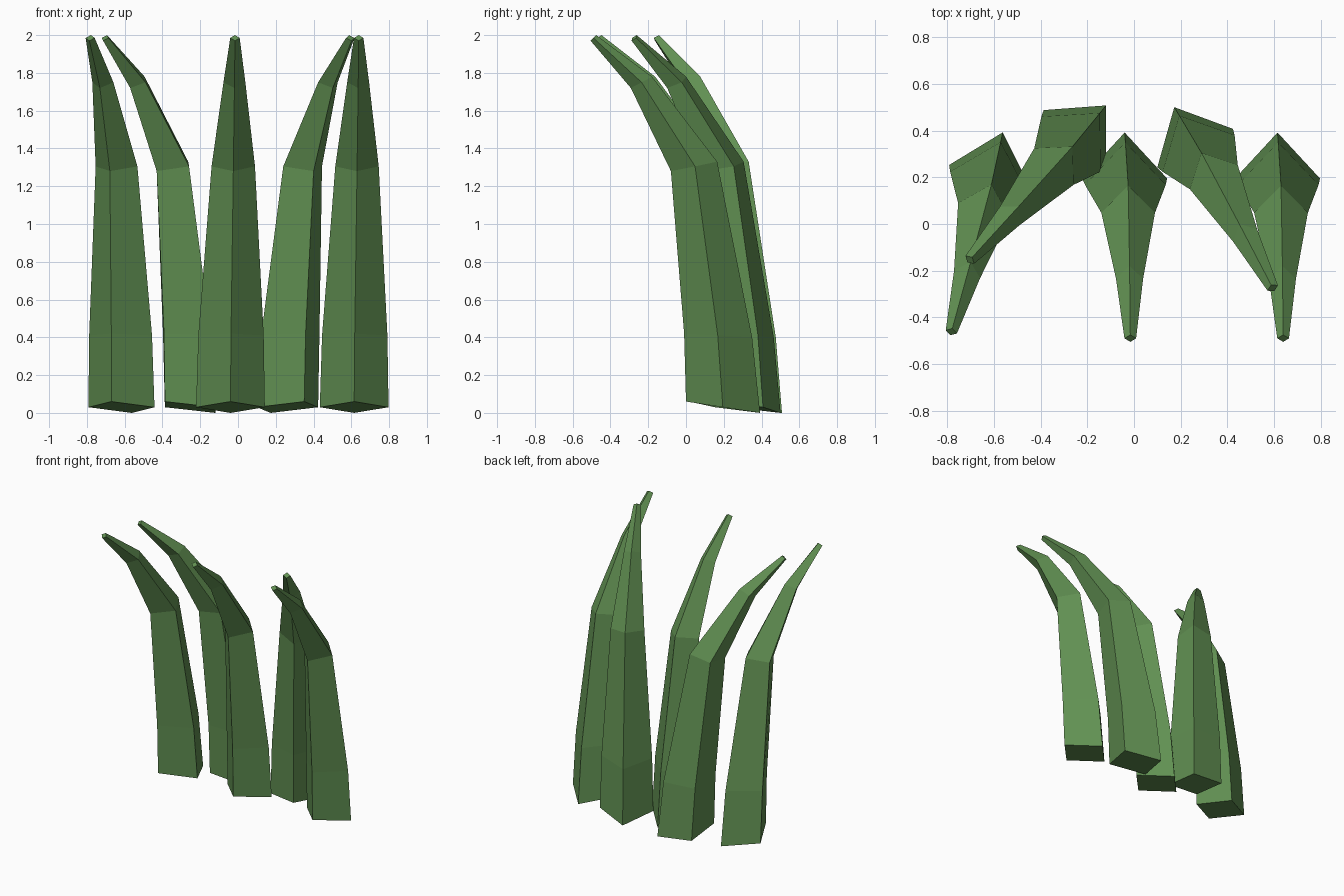
import bpy, bmesh, math
from mathutils import Matrix, Vector

if "Cube" in bpy.data.objects:
    bpy.data.objects.remove(bpy.data.objects["Cube"])

green = bpy.data.materials.new("leaf green")
green.diffuse_color = (0.12, 0.28, 0.085, 1)
green.use_nodes = True
green.node_tree.nodes["Principled BSDF"].inputs["Base Color"].default_value = green.diffuse_color

# Diamond cross-sections of one bent blade, from root to tip:
# centre x, half width, (y, z) of front, side and back corners
PIVOT = Vector((-0.04, 0.195, 0))
RINGS = [
    (-0.040, 0.182, (0.000, 0.06), (0.195, 0.03), (0.392, 0.00)),
    (-0.037, 0.173, (-0.010, 0.42), (0.168, 0.41), (0.350, 0.40)),
    (-0.025, 0.115, (-0.080, 1.28), (0.048, 1.305), (0.165, 1.33)),
    (-0.019, 0.058, (-0.292, 1.72), (-0.235, 1.75), (-0.180, 1.78)),
    (-0.016, 0.025, (-0.505, 1.97), (-0.490, 1.985), (-0.475, 2.00)),
]


def blade(name, x, y, turn):
    """One grass blade: rings skinned into a tapering four-sided tube."""
    bm = bmesh.new()
    loops = []
    for cx, w, front, side, back in RINGS:
        corners = [(cx, *front), (cx + w, *side), (cx, *back), (cx - w, *side)]
        loops.append([bm.verts.new(Vector(c) - PIVOT) for c in corners])
    for a, b in zip(loops, loops[1:]):
        for i in range(4):
            j = (i + 1) % 4
            bm.faces.new((a[i], a[j], b[j], b[i]))
    bm.faces.new(loops[0][::-1])
    bm.faces.new(loops[-1])
    bmesh.ops.recalc_face_normals(bm, faces=bm.faces)
    bm.transform(Matrix.Translation((x, y, 0)) @ Matrix.Rotation(math.radians(turn), 4, 'Z'))
    mesh = bpy.data.meshes.new(name)
    bm.to_mesh(mesh)
    bm.free()
    mesh.materials.append(green)
    bpy.context.collection.objects.link(bpy.data.objects.new(name, mesh))


# The tuft: five turned copies
for name, x, y, turn in [
    ("grass_blade_left", -0.617, 0.203, -16),
    ("grass_blade_back_left", -0.254, 0.364, -43),
    ("grass_blade_middle", -0.040, 0.195, 0),
    ("grass_blade_back_right", 0.262, 0.325, 27),
    ("grass_blade_right", 0.615, 0.195, 0),
]:
    blade(name, x, y, turn)
